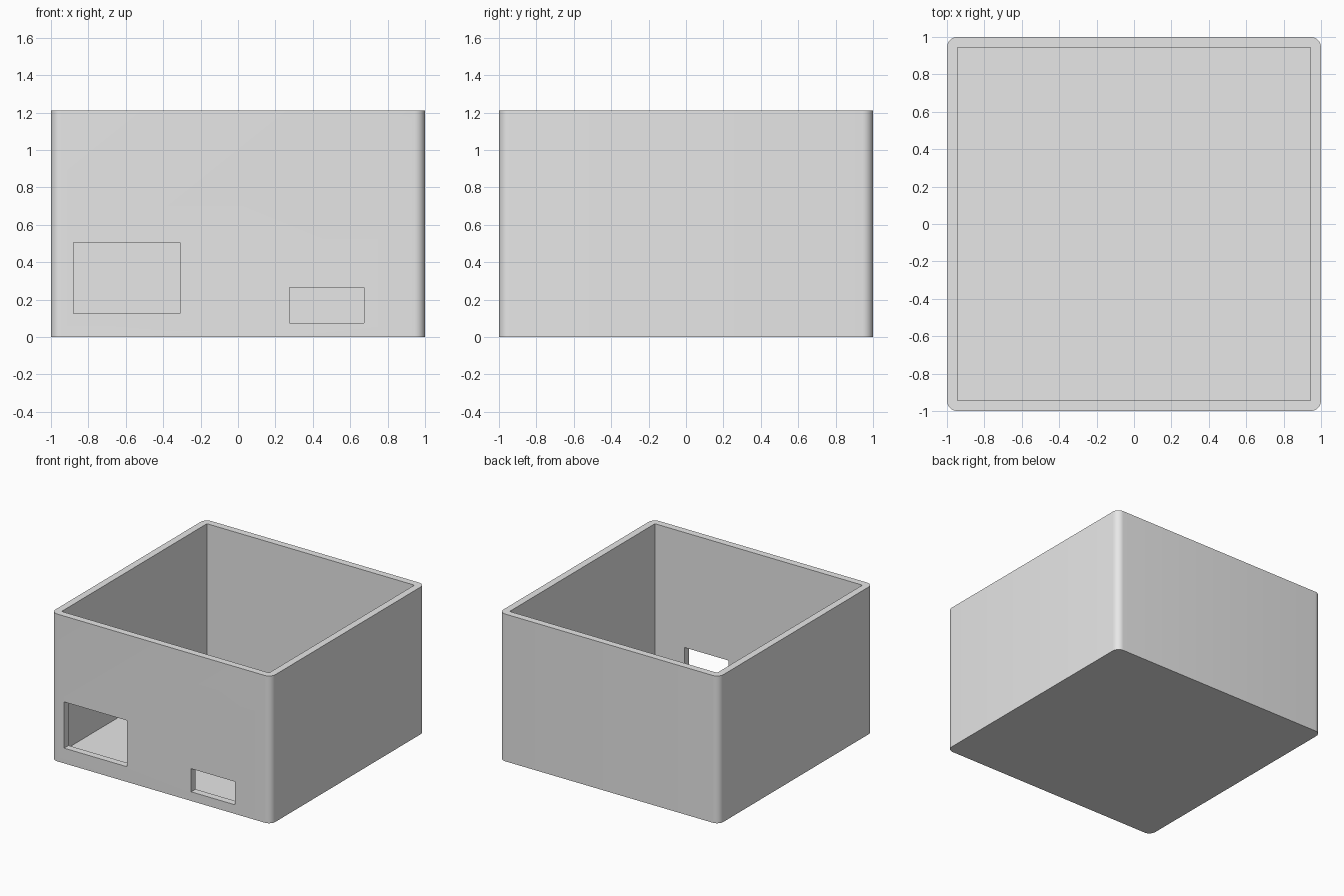
import bpy
import bmesh
from mathutils import Vector

WALL = 0.057
HEIGHT = 1.21

if "Cube" in bpy.data.objects:
    bpy.data.objects.remove(bpy.data.objects["Cube"], do_unlink=True)


def make_box(name, low, high, corner=0.0):
    """Box between two corners, optionally with rounded upright edges."""
    low, high = Vector(low), Vector(high)
    bm = bmesh.new()
    bmesh.ops.create_cube(bm, size=1)
    for v in bm.verts:
        v.co = (low + high) / 2 + v.co * (high - low)
    if corner:
        upright = [e for e in bm.edges
                   if abs(e.verts[0].co.z - e.verts[1].co.z) > 0.1]
        bmesh.ops.bevel(bm, geom=upright, offset=corner, segments=8,
                        profile=0.5, affect='EDGES')
    mesh = bpy.data.meshes.new(name)
    bm.to_mesh(mesh)
    bm.free()
    obj = bpy.data.objects.new(name, mesh)
    bpy.context.collection.objects.link(obj)
    return obj


grey = bpy.data.materials.new("plain grey")
grey.use_nodes = True
colour = (0.8, 0.8, 0.8, 1)
grey.diffuse_color = colour
grey.node_tree.nodes["Principled BSDF"].inputs["Base Color"].default_value = colour

# Outer block with rounded upright corners
box = make_box("open_box", (-1, -1, 0), (1, 1, HEIGHT), WALL)
box.data.materials.append(grey)

# Square-cornered cavity, and two ports through the front wall
inner = 1 - WALL
cutters = [
    make_box("cavity_cutter", (-inner, -inner, WALL), (inner, inner, HEIGHT + 0.2)),
    make_box("large_port_cutter", (-0.88, -1.1, 0.125), (-0.31, -0.8, 0.505)),
    make_box("small_port_cutter", (0.275, -1.1, 0.075), (0.675, -0.8, 0.265)),
]

bpy.ops.object.select_all(action='DESELECT')
box.select_set(True)
bpy.context.view_layer.objects.active = box
for cutter in cutters:
    cutter.hide_render = True
    mod = box.modifiers.new(cutter.name, 'BOOLEAN')
    mod.operation = 'DIFFERENCE'
    mod.solver = 'EXACT'
    mod.object = cutter
    bpy.ops.object.modifier_apply(modifier=mod.name)
    bpy.data.objects.remove(cutter, do_unlink=True)

# Smooth rounded corners, crisp edges elsewhere
bpy.ops.object.shade_smooth_by_angle(angle=0.6)
